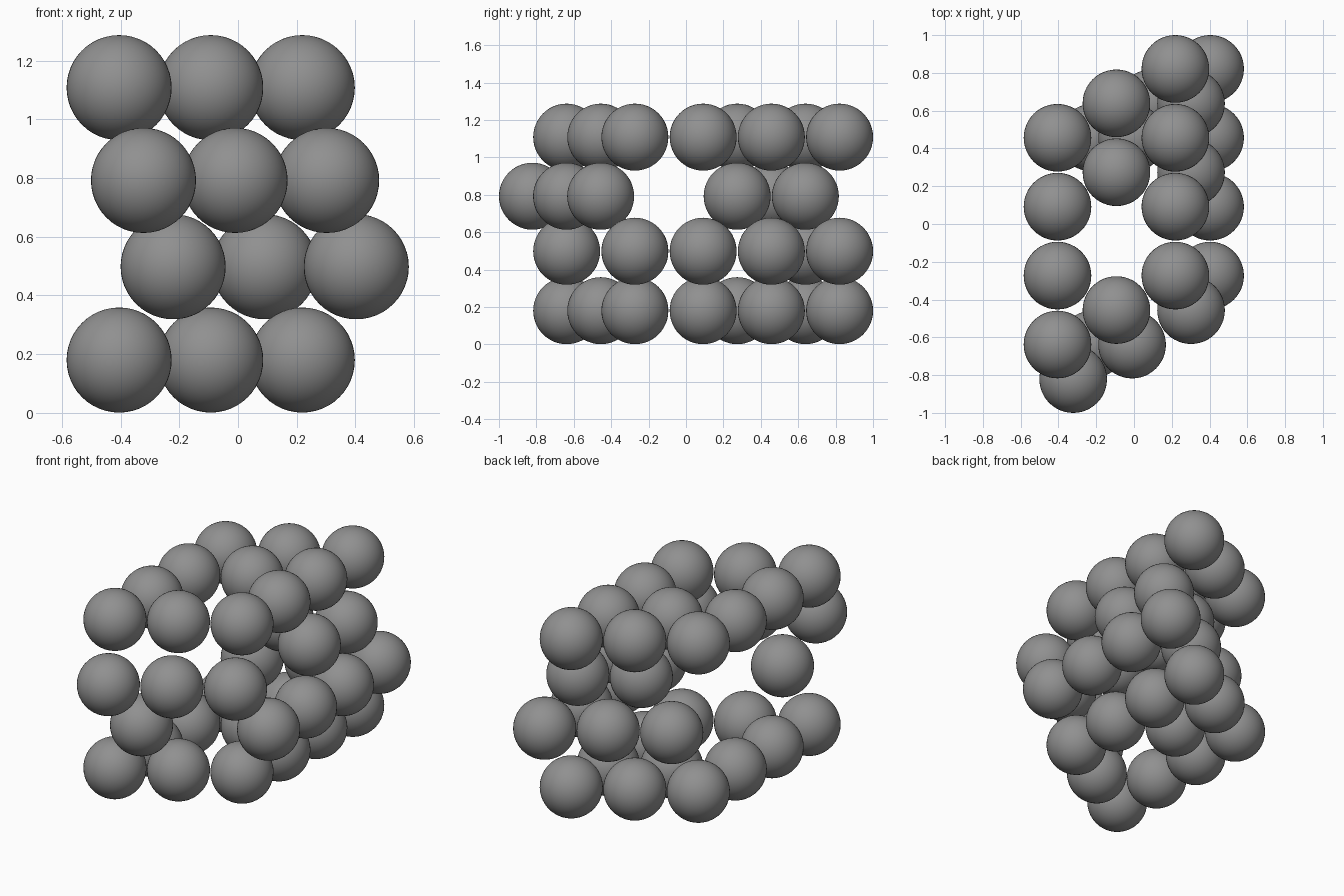
import bpy

if "Cube" in bpy.data.objects:
    bpy.data.objects.remove(bpy.data.objects["Cube"])

RADIUS = 0.179
ROW_Y = 0.1824          # half of the ball spacing along y
COL_X = 0.312           # spacing between columns along x

grey = bpy.data.materials.new("mid_grey")
grey.diffuse_color = (0.28, 0.28, 0.28, 1)
grey.use_nodes = True
grey.node_tree.nodes["Principled BSDF"].inputs["Base Color"].default_value = grey.diffuse_color

# One shared smooth ball mesh
bpy.ops.mesh.primitive_uv_sphere_add(segments=48, ring_count=24, radius=RADIUS)
template = bpy.context.object
bpy.ops.object.shade_smooth()
ball_mesh = template.data
ball_mesh.name = "ball"
ball_mesh.materials.append(grey)
bpy.data.objects.remove(template)


def add_layer(name, z, x0, y0, cells):
    """Place balls on a triangular lattice; each cell is (column, row)."""
    for col, row in cells:
        ball = bpy.data.objects.new(f"{name}_ball", ball_mesh)
        ball.location = (x0 + col * COL_X, y0 + col * ROW_Y + row * 2 * ROW_Y, z)
        bpy.context.collection.objects.link(ball)


# Outer layers: 3 x 4 sheet with one ball missing in the middle column
sheet = [(c, r) for c in range(3) for r in range(4) if (c, r) != (1, 1)]
add_layer("bottom_layer", 0.180, -0.405, -0.638, sheet)
add_layer("top_layer", 1.108, -0.405, -0.638, sheet)

# Lower middle layer: full right column plus the back row and one front corner
add_layer("lower_middle_layer", 0.498, -0.221, -0.638,
          [(2, r) for r in range(4)] + [(0, 0), (0, 3), (1, 3)])

# Upper middle layer: front row plus a small cluster at the back
add_layer("upper_middle_layer", 0.792, -0.322, -0.821,
          [(c, 0) for c in range(3)] + [(2, 2), (2, 3), (1, 3)])
